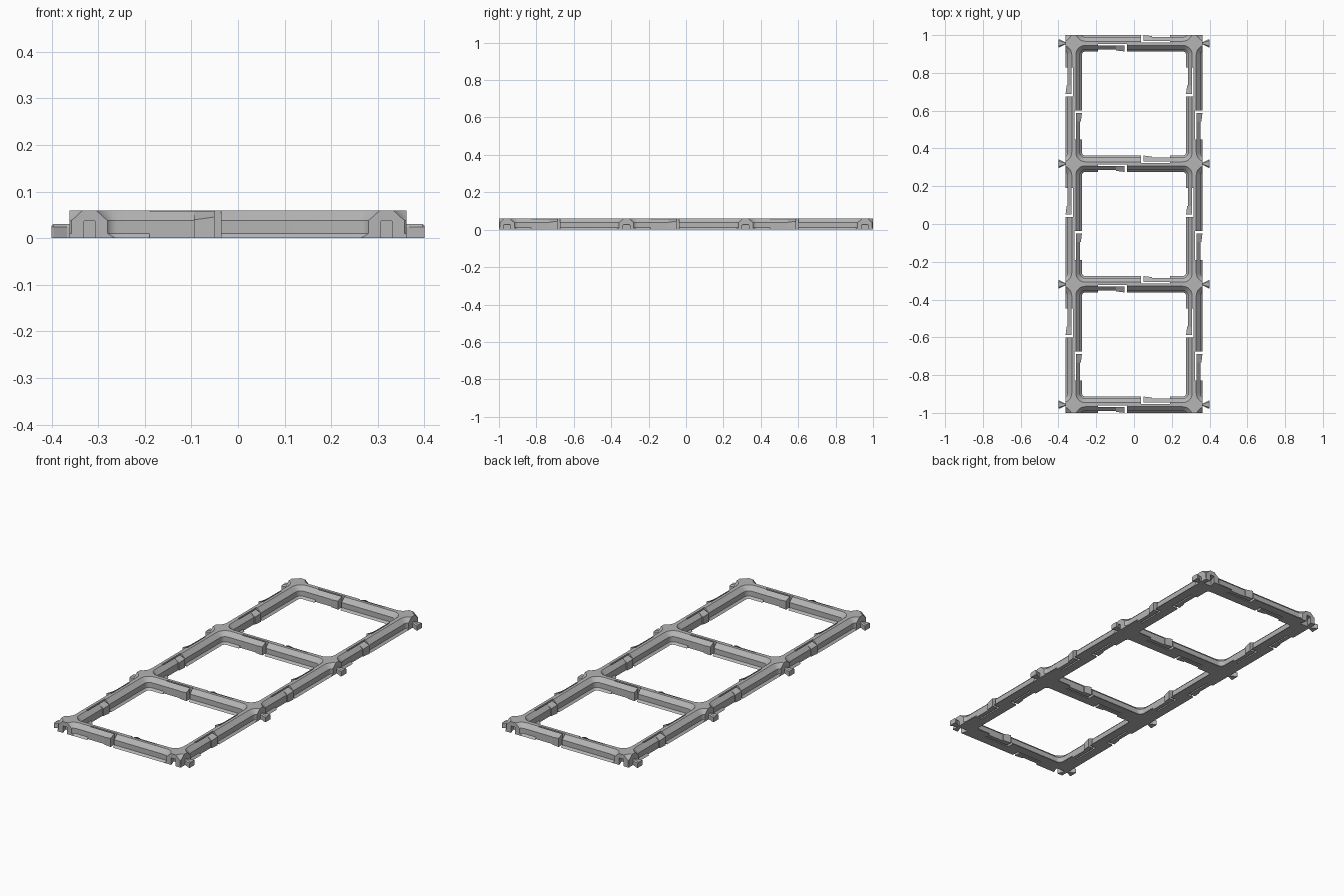
import bpy, bmesh, math
from mathutils import Matrix, Vector

old = bpy.data.objects.get("Cube")
if old:
    bpy.data.objects.remove(old)

U = 1 / 65.85            # drawing unit to model unit
CELL, HALF, TOP = 42, 21, 3.95
EDGE_X, EDGE_Y = 23.85, 65.85

grey = bpy.data.materials.new("mid grey")
grey.use_nodes = True
colour = (0.46, 0.46, 0.46, 1)
grey.diffuse_color = colour
grey.node_tree.nodes["Principled BSDF"].inputs["Base Color"].default_value = colour


def loft(bm, rings, matrix=Matrix()):
    """Skin a stack of equal closed rings and cap both ends."""
    rows = [[bm.verts.new(matrix @ Vector(p)) for p in ring] for ring in rings]
    faces = [bm.faces.new(rows[0]), bm.faces.new(rows[-1])]
    for a, b in zip(rows, rows[1:]):
        for i in range(len(a)):
            j = (i + 1) % len(a)
            faces.append(bm.faces.new((a[i], a[j], b[j], b[i])))
    bmesh.ops.recalc_face_normals(bm, faces=faces)


def prism(bm, outline, z0, z1, matrix=Matrix()):
    loft(bm, [[(x, y, z) for x, y in outline] for z in (z0, z1)], matrix)


def finish(bm, name):
    mesh = bpy.data.meshes.new(name)
    bmesh.ops.scale(bm, vec=(U, U, U), verts=bm.verts)
    bm.to_mesh(mesh)
    bm.free()
    mesh.materials.append(grey)
    obj = bpy.data.objects.new(name, mesh)
    bpy.context.collection.objects.link(obj)
    return obj


def rounded_square(half, radius, z, steps=6):
    c = half - radius
    ring = []
    for q, (sx, sy) in enumerate(((1, 1), (-1, 1), (-1, -1), (1, -1))):
        for s in range(steps + 1):
            a = math.pi / 2 * (q + s / steps)
            ring.append((sx * c + radius * math.cos(a), sy * c + radius * math.sin(a), z))
    return ring


# Both sides of every rail, as a frame whose +x runs along the clip arm
rails = [(Vector((0, HALF * j, 0)), 0) for j in (-3, -1, 1, 3)]
rails += [(Vector((HALF * i, CELL * j, 0)), 90) for i in (-1, 1) for j in (-1, 0, 1)]
sides = [Matrix.Translation(p) @ Matrix.Rotation(math.radians(a + turn), 4, "Z")
         for p, a in rails for turn in (0, 180)]

# Solid slab
bm = bmesh.new()
prism(bm, [(-EDGE_X, -EDGE_Y), (EDGE_X, -EDGE_Y), (EDGE_X, EDGE_Y), (-EDGE_X, EDGE_Y)], 0, TOP)
frame = finish(bm, "grid_frame")

# Stepped sockets for the cells and for the ring of cells around them
bm = bmesh.new()
profile = [(17.65, 0.65, -0.5), (18.85, 1.85, 0.7), (18.85, 1.85, 2.5), (20.8, 3.8, 4.45)]
for i in (-1, 0, 1):
    for j in range(-2, 3):
        loft(bm, [rounded_square(*p) for p in profile], Matrix.Translation((CELL * i, CELL * j, 0)))
sockets = finish(bm, "socket_cutter")

# Pockets that free the spring clips
bm = bmesh.new()
for m in sides:
    prism(bm, [(2.4, 0.3), (12.5, 0.3), (12.5, 3.6), (2.4, 3.6)], -1, 5, m)
pockets = finish(bm, "pocket_cutter")

# Dovetail notches in the front and back ends
bm = bmesh.new()
for x in (-HALF, HALF):
    for turn in (0, math.pi):
        m = Matrix.Rotation(turn, 4, "Z") @ Matrix.Translation((x, -EDGE_Y, 0))
        prism(bm, [(-0.7, -0.3), (0.7, -0.3), (1.6, 2.6), (-1.6, 2.6)], -1, 2.4, m)
notches = finish(bm, "notch_cutter")

for cutter in (sockets, pockets, notches):
    cutter.hide_render = True
    mod = frame.modifiers.new(cutter.name, "BOOLEAN")
    mod.operation, mod.solver, mod.object = "DIFFERENCE", "EXACT", cutter
bpy.context.view_layer.update()
carved = bpy.data.meshes.new_from_object(frame.evaluated_get(bpy.context.evaluated_depsgraph_get()))
frame.modifiers.clear()
frame.data = carved
carved.materials.clear()
carved.materials.append(grey)
for cutter in (sockets, pockets, notches):
    bpy.data.objects.remove(cutter)


def section(t, out, shoulder):
    return [(t, 0.8, 0), (t, out, 0), (t, out, shoulder), (t, 0.8, 3.85)]


# Spring clips: a slim arm with a bump at the free end
bm = bmesh.new()
for m in sides:
    loft(bm, [section(12.7, 2.15, 2.5), section(6.2, 2.15, 2.5)], m)
    loft(bm, [section(6.2, 2.5, 2.6), section(3.3, 2.85, 3.0)], m)
finish(bm, "spring_clips")

# Dovetail tabs along the left and right sides
bm = bmesh.new()
for turn in (0, math.pi):
    for j in (-3, -1, 1, 3):
        m = Matrix.Rotation(turn, 4, "Z") @ Matrix.Translation((EDGE_X, HALF * j, 0))
        loft(bm, [[(x, -w, 0), (x, w, 0), (x, w, 1.6), (x, w * 0.6, h), (x, -w * 0.6, h), (x, -w, 1.6)]
                  for x, w, h in ((-0.5, 0.5, 2), (0.3, 0.5, 2), (2.2, 1.4, 2), (2.49, 1.4, 1.8))], m)
finish(bm, "dovetail_tabs")

for obj in (frame,):
    bpy.ops.object.select_all(action="DESELECT")
    obj.select_set(True)
    bpy.context.view_layer.objects.active = obj
    bpy.ops.object.shade_smooth_by_angle(angle=math.radians(25))
